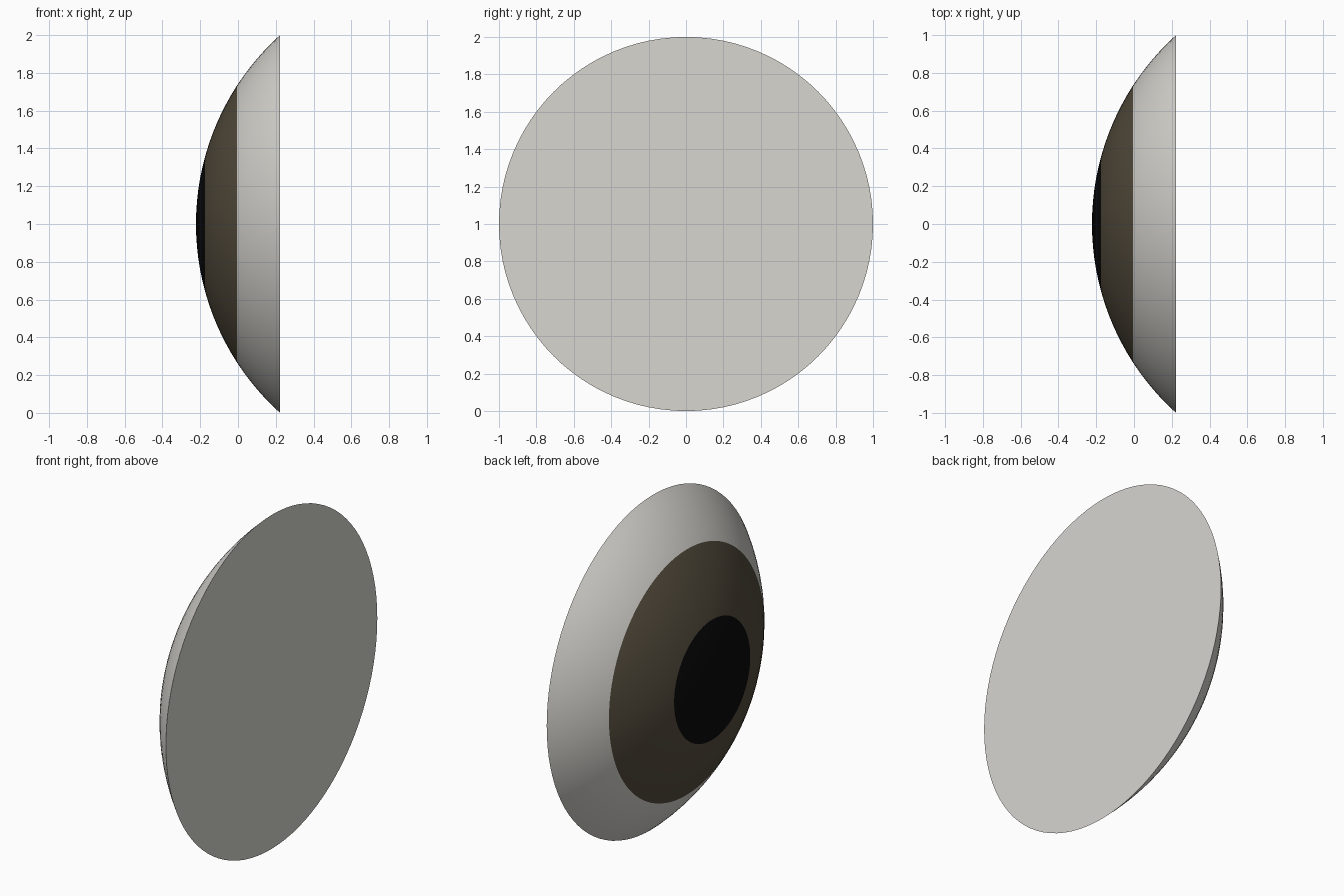
import bpy, bmesh, math
from mathutils import Matrix, Vector

if "Cube" in bpy.data.objects:
    bpy.data.objects.remove(bpy.data.objects["Cube"])

SAG = 0.445                                   # depth of the dome
R = (1 + SAG * SAG) / (2 * SAG)               # sphere radius giving a rim radius of 1
APEX = -SAG / 2
SEGS = 96


def make_material(name, rgb):
    m = bpy.data.materials.new(name)
    m.diffuse_color = (*rgb, 1)
    m.use_nodes = True
    m.node_tree.nodes["Principled BSDF"].inputs["Base Color"].default_value = m.diffuse_color
    return m


mats = [make_material("off_white", (0.68, 0.67, 0.63)),
        make_material("dark_brown", (0.090, 0.073, 0.047)),
        make_material("black", (0.003, 0.003, 0.0035))]

# Arc angles with exact breaks at the pupil and iris edges
breaks = [0] + [math.asin(r / R) for r in (0.36, 0.735, 1.0)]
angles = [0.0]
for a, b in zip(breaks, breaks[1:]):
    angles += [a + (b - a) * i / 6 for i in range(1, 7)]

# Dome: profile arc revolved around the x axis
bm = bmesh.new()
apex = bm.verts.new((APEX, 0, 1))
rings = []
for t in angles[1:]:
    x, r = APEX + R * (1 - math.cos(t)), R * math.sin(t)
    rings.append([bm.verts.new((x, r * math.cos(2 * math.pi * k / SEGS),
                                1 + r * math.sin(2 * math.pi * k / SEGS)))
                  for k in range(SEGS)])
for k in range(SEGS):
    n = (k + 1) % SEGS
    bm.faces.new((apex, rings[0][k], rings[0][n]))
    for a, b in zip(rings, rings[1:]):
        bm.faces.new((a[k], b[k], b[n], a[n]))

# Flat back disc
back = bm.faces.new(rings[-1])
bmesh.ops.recalc_face_normals(bm, faces=bm.faces[:])

# Pupil, iris and white by distance from the axis
for f in bm.faces:
    c = f.calc_center_median()
    d = math.hypot(c.y, c.z - 1)
    f.material_index = 0 if f is back or d > 0.735 else 1 if d > 0.36 else 2

mesh = bpy.data.meshes.new("eye_dome")
bm.to_mesh(mesh)
bm.free()
for m in mats:
    mesh.materials.append(m)
eye = bpy.data.objects.new("eye_dome", mesh)
bpy.context.collection.objects.link(eye)
bpy.context.view_layer.objects.active = eye
eye.select_set(True)
bpy.ops.object.shade_smooth_by_angle(angle=math.radians(30))
